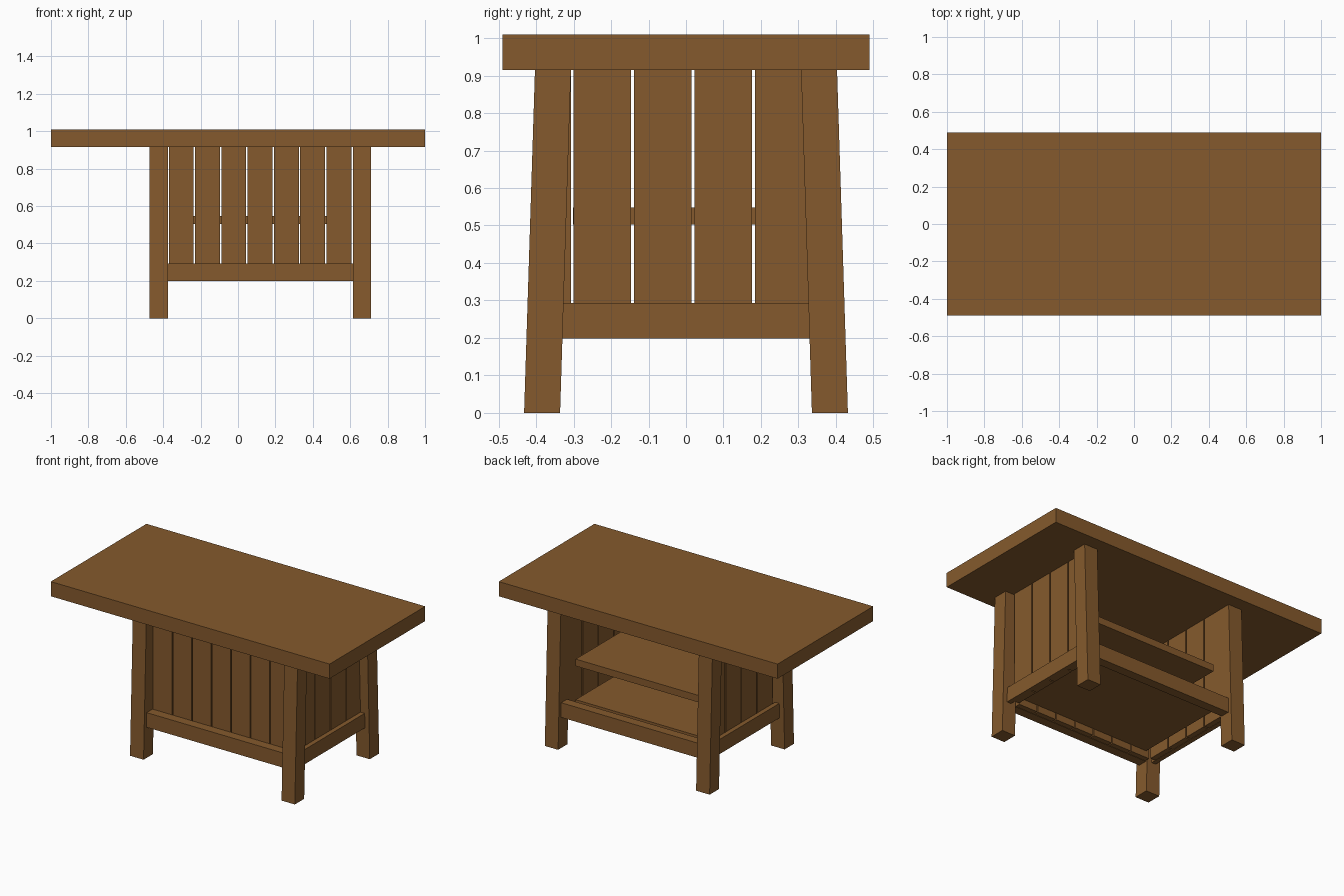
import bpy

if "Cube" in bpy.data.objects:
    bpy.data.objects.remove(bpy.data.objects["Cube"])

wood = bpy.data.materials.new("brown wood")
wood.diffuse_color = (0.235, 0.102, 0.026, 1)
wood.use_nodes = True
wood.node_tree.nodes["Principled BSDF"].inputs["Base Color"].default_value = wood.diffuse_color


def mesh_object(name, verts, faces):
    mesh = bpy.data.meshes.new(name)
    mesh.from_pydata(verts, [], faces)
    mesh.materials.append(wood)
    obj = bpy.data.objects.new(name, mesh)
    bpy.context.collection.objects.link(obj)
    return obj


def prism(name, x0, x1, profile):
    """Extrude a four-point (y, z) profile, counter-clockwise seen from +x, along x."""
    verts = [(x, y, z) for x in (x0, x1) for y, z in profile]
    faces = [(3, 2, 1, 0), (4, 5, 6, 7)]
    faces += [(i, (i + 1) % 4, (i + 1) % 4 + 4, i + 4) for i in range(4)]
    return mesh_object(name, verts, faces)


def box(name, x0, x1, y0, y1, z0, z1):
    return prism(name, x0, x1, [(y0, z0), (y1, z0), (y1, z1), (y0, z1)])


TOP = 0.915       # underside of the table top
MID = 0.12        # the base sits off centre in x
INNER = 0.495     # half distance between the legs in x

# Table top
box("table_top", -1, 1, -0.49, 0.49, TOP, 1.01)

# Four legs leaning inwards in y
for side, x0, x1 in (("left", -0.472, -0.375), ("right", 0.615, 0.71)):
    prism("back_leg_" + side, x0, x1,
          [(0.336, 0), (0.432, 0), (0.403, TOP), (0.307, TOP)])
    prism("front_leg_" + side, x0, x1,
          [(-0.432, 0), (-0.336, 0), (-0.307, TOP), (-0.403, TOP)])

# Lower rails between the legs
box("front_rail", MID - INNER, MID + INNER, -0.40, -0.34, 0.198, 0.293)
box("back_rail", MID - INNER, MID + INNER, 0.34, 0.40, 0.198, 0.293)
box("left_rail", -0.44, -0.41, -0.332, 0.332, 0.198, 0.293)
box("right_rail", 0.65, 0.68, -0.332, 0.332, 0.198, 0.293)

# Front slats
for i in range(7):
    x = -0.37 + i * 0.1405
    box(f"front_slat_{i + 1}", x, x + 0.133, -0.34, -0.307, 0.2, TOP)

# Side slats
for i in range(4):
    y = -0.30 + i * 0.1615
    box(f"left_slat_{i + 1}", -0.41, -0.376, y, y + 0.153, 0.2, TOP)
    box(f"right_slat_{i + 1}", 0.616, 0.65, y, y + 0.153, 0.2, TOP)

# Shelves, open to the back
box("middle_shelf", -0.345, 0.58, -0.302, 0.302, 0.503, 0.548)
box("bottom_shelf", -0.345, 0.58, -0.302, 0.302, 0.24, 0.285)
